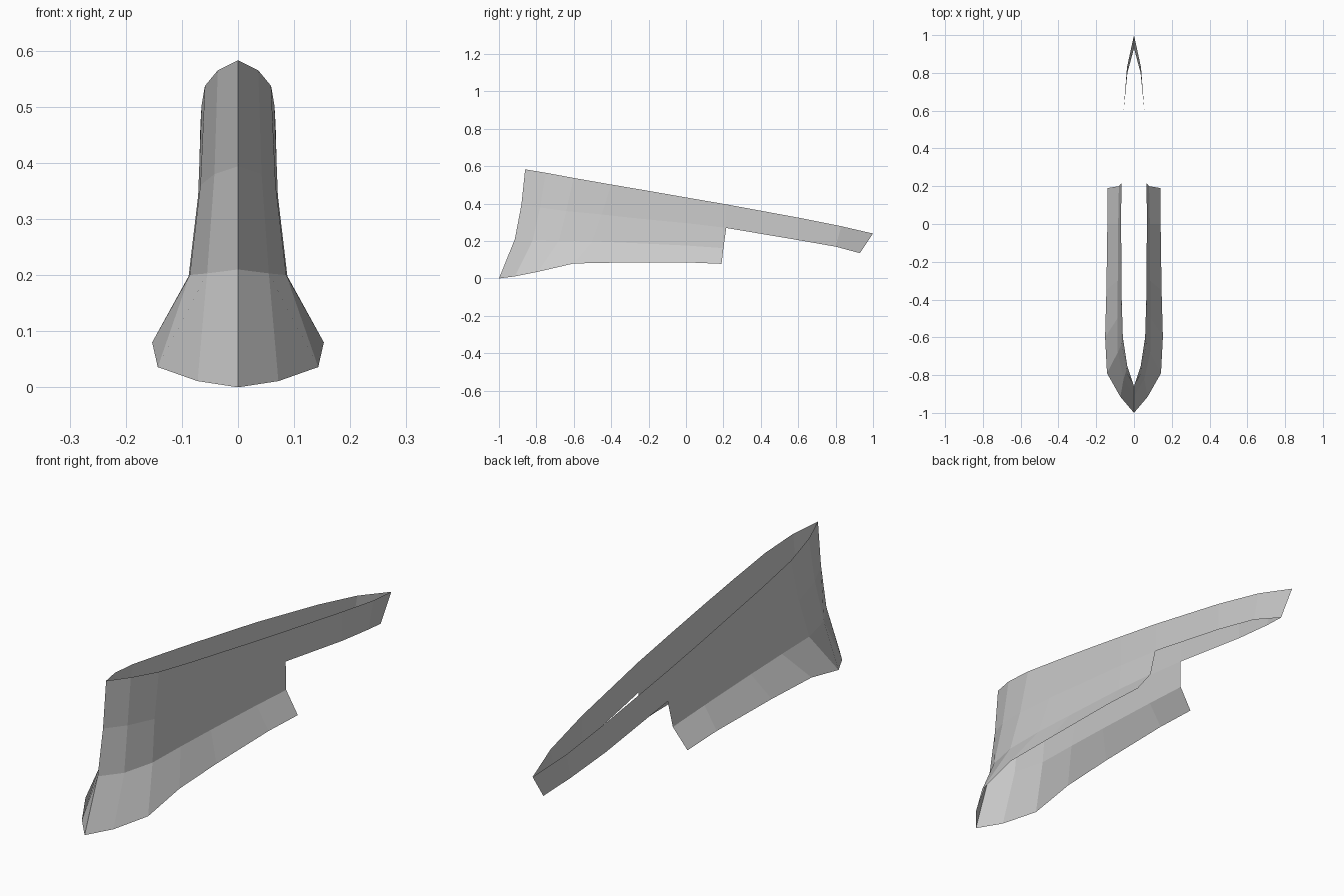
import bpy
import bmesh

# Remove the default cube
default_cube = bpy.data.objects.get("Cube")
if default_cube is not None:
    bpy.data.objects.remove(default_cube, do_unlink=True)


def make_material(name, colour):
    material = bpy.data.materials.new(name)
    material.use_nodes = True
    material.diffuse_color = colour
    material.node_tree.nodes["Principled BSDF"].inputs["Base Color"].default_value = colour
    return material


def loft_strip(bm, rows):
    """Bridge neighbouring rows of points with quads, facing outward on +x."""
    grid = [[bm.verts.new(point) for point in row] for row in rows]
    for upper, lower in zip(grid, grid[1:]):
        for i in range(len(upper) - 1):
            bm.faces.new((upper[i], lower[i], lower[i + 1], upper[i + 1]))


def mirrored_shell(name, strips, material):
    """Make an open flat-shaded shell from half strips, mirrored across x."""
    bm = bmesh.new()
    for rows in strips:
        loft_strip(bm, rows)
    bmesh.ops.remove_doubles(bm, verts=bm.verts[:], dist=0.0005)
    mesh = bpy.data.meshes.new(name)
    bm.to_mesh(mesh)
    bm.free()
    mesh.materials.append(material)
    shell = bpy.data.objects.new(name, mesh)
    bpy.context.collection.objects.link(shell)
    mirror = shell.modifiers.new("Mirror", "MIRROR")
    mirror.use_axis = (True, False, False)
    mirror.use_clip = True
    mirror.merge_threshold = 0.001
    return shell


grey = make_material("plain grey", (0.6, 0.6, 0.6, 1.0))

# Front part, from the pointed bow to the step: four edges, top to bottom
rim = [(0, -.86, .583), (.036, -.75, .565), (.059, -.6, .537), (.065, -.4, .502),
       (.067, -.2, .468), (.068, 0, .433), (.067, .215, .396)]
waist = [(0, -.88, .394), (.042, -.78, .38), (.067, -.64, .36), (.071, -.45, .342),
         (.071, -.25, .32), (.07, 0, .296), (.067, .215, .27)]
hip = [(0, -.915, .21), (.055, -.82, .203), (.086, -.68, .2), (.088, -.5, .198),
       (.086, -.3, .19), (.084, 0, .176), (.08, .2, .162)]
flare = [(0, -1, 0), (.072, -.915, .011), (.143, -.79, .036), (.153, -.6, .08),
         (.146, -.35, .085), (.141, 0, .086), (.14, .19, .078)]

# Slim tail behind the step, closing to a point
tail_top = [rim[-1], (.055, .6, .325), (.037, .83, .279), (0, 1, .24)]
tail_bottom = [waist[-1], (.055, .6, .205), (.035, .8, .17), (0, .93, .135)]

mirrored_shell("tapered_shell",
               [[rim, waist, hip, flare], [tail_top, tail_bottom]], grey)
